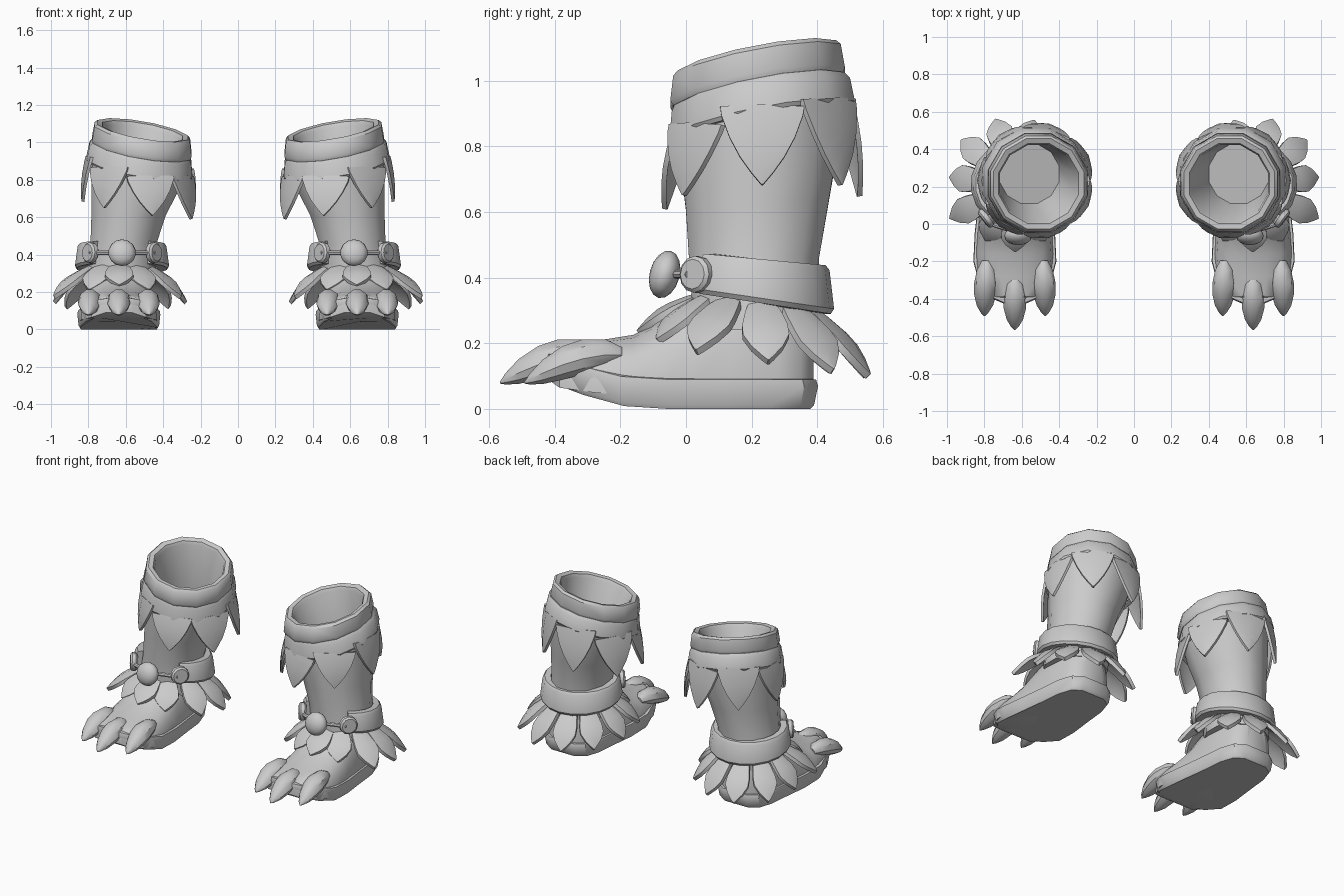
import bpy, bmesh
from math import sin, cos, pi, radians
from mathutils import Vector, Matrix

if "Cube" in bpy.data.objects:
    bpy.data.objects.remove(bpy.data.objects["Cube"])

SIDES = 12


def finish(name, bm):
    """Turn a bmesh of the right boot into an object mirrored to the left."""
    bmesh.ops.recalc_face_normals(bm, faces=bm.faces)
    me = bpy.data.meshes.new(name)
    bm.to_mesh(me)
    bm.free()
    ob = bpy.data.objects.new(name, me)
    bpy.context.collection.objects.link(ob)
    mod = ob.modifiers.new("left_copy", 'MIRROR')
    mod.use_mirror_merge = False
    return ob


def loft(name, rings, first=True, last=True):
    """Skin closed rings of equal length, optionally capping the ends."""
    bm = bmesh.new()
    rows = [[bm.verts.new(p) for p in r] for r in rings]
    n = len(rows[0])
    for a, b in zip(rows, rows[1:]):
        for i in range(n):
            j = (i + 1) % n
            bm.faces.new((a[i], a[j], b[j], b[i]))
    if first:
        bm.faces.new(rows[0])
    if last:
        bm.faces.new(rows[-1])
    return finish(name, bm)


def ring(cx, cy, z, rx, ry, sx=0, sy=0):
    """Ellipse whose plane slopes by sx along x and sy along y."""
    pts = []
    for i in range(SIDES):
        a = 2 * pi * (i + 0.5) / SIDES
        dx, dy = rx * cos(a), ry * sin(a)
        pts.append((cx + dx, cy + dy, z + sx * dx + sy * dy))
    return pts


def leaf(name, base, tip, out, width, shape, ridge, thick=0.02, bow=0.0):
    """Ridged pointed leaf from base to tip; shape is (t, width factor)."""
    base, tip = Vector(base), Vector(tip)
    along = (tip - base).normalized()
    side = along.cross(Vector(out)).normalized()
    nor = side.cross(along).normalized()
    rows = []
    for t, w in shape:
        c = base.lerp(tip, t) + nor * bow * sin(pi * t)
        s = side * width * w / 2
        up, th = nor * ridge * w, nor * thick
        rows.append([c - s, c + up, c + s, c + s - th, c + up - th, c - s - th])
    return loft(name, rows)


def rod(name, p, q, r, seg=12):
    p, q = Vector(p), Vector(q)
    d = q - p
    bm = bmesh.new()
    m = Matrix.Translation((p + q) / 2) @ d.to_track_quat('Z', 'Y').to_matrix().to_4x4()
    bmesh.ops.create_cone(bm, cap_ends=True, segments=seg, radius1=r, radius2=r,
                          depth=d.length, matrix=m)
    return bm if name is None else finish(name, bm)


# Foot upper: arched sections from toe to heel (y, half width, bottom, top)
FX = 0.637
stations = [(-.42, .07, .09, .14), (-.385, .145, .065, .185), (-.28, .203, .05, .207),
            (-.16, .210, .04, .226), (-.07, .203, .04, .272), (.02, .193, .04, .345),
            (.14, .180, .04, .40), (.28, .165, .04, .40), (.35, .135, .04, .36),
            (.388, .075, .05, .32)]
rings = []
for y, w, z0, z1 in stations:
    r = [(FX + w, y, z0)]
    for i in range(9):
        a = pi * i / 8
        r.append((FX + w * cos(a), y, z0 + .04 + (z1 - z0 - .04) * max(0, sin(a)) ** 0.8))
    r.append((FX - w, y, z0))
    rings.append(r)
loft("foot_upper", rings)

# Sole with raised toe
half = [(-.425, .06), (-.395, .13), (-.33, .188), (-.2, .222), (-.05, .215), (.12, .195),
        (.27, .18), (.36, .15), (.402, .09)]
outline = [(w, y) for y, w in half] + [(-w, y) for y, w in reversed(half)]


def spring(y):
    return .075 * max(0, (-.12 - y) / .3) ** 1.6


def sole_ring(z, k):
    return [(FX + x * k, y * k, z + spring(y)) for x, y in outline]


loft("sole", [sole_ring(0, .94), sole_ring(.012, .97), sole_ring(.07, 1.0),
              sole_ring(.09, .985), sole_ring(.092, .93)])

# Toe claws
for dx, dy, name in ((-.16, .075, "inner"), (0, 0, "middle"), (.16, .075, "outer")):
    rows = []
    for y, z, r in ((-.27, .165, .025), (-.32, .165, .05), (-.39, .153, .062),
                    (-.45, .135, .06), (-.51, .11, .044), (-.55, .09, .02), (-.567, .08, .003)):
        cx = FX + dx * (1 - (y + .5) * .25)
        rows.append([(cx + r * cos(a), y + dy, z + r * sin(a) * (1 if sin(a) > 0 else .8))
                     for a in (2 * pi * i / 10 for i in range(10))])
    loft(name + "_claw", rows)

# Shaft leaning towards the top, open above
loft("shaft", [ring(.635, .205, .24, .20, .195), ring(.625, .21, .36, .195, .20),
               ring(.612, .207, .46, .183, .205), ring(.585, .217, .62, .205, .225, .05, .05),
               ring(.552, .223, .77, .238, .248, .12, .12),
               ring(.535, .226, .87, .25, .255, .17, .19)], last=False)

# Upper cuff with the hollow opening
S = dict(sx=.17, sy=.19)
cuff = [(.560, .268, .755, .165), (.512, .218, 1.04, .212), (.510, .216, 1.06, .222),
        (.510, .216, 1.066, .25), (.511, .216, 1.052, .264), (.514, .218, .98, .275),
        (.516, .219, .962, .268), (.518, .220, .955, .24)]
loft("top_cuff", [ring(x, y, z, r, r, **S) for x, y, z, r in cuff], last=False)

# Lower cuff band
band = [(.518, .222, .97, .25), (.519, .224, .965, .268), (.522, .228, .945, .281),
        (.527, .232, .872, .292), (.529, .233, .86, .284), (.533, .23, .86, .25)]
loft("lower_cuff", [ring(x, y, z, r, r, **S) for x, y, z, r in band], False, False)

# Hanging leaves under the cuff
hang = [(0, 1), (.12, .97), (.4, .78), (.65, .53), (.85, .26), (.95, .1), (1, .02)]
for k in range(7):
    a = 2 * pi * k / 7
    c, s = cos(a), sin(a)
    r0, r1 = .262, .312
    zb = .878 + .17 * r0 * c + .19 * r0 * s
    leaf(f"cuff_leaf_{k}", (.527 + r0 * c, .232 + r0 * s, zb),
         (.525 + r1 * c, .232 + r1 * s, zb - .238 - .03 * s), (c, s, 0), .256, hang,
         .026, .016, .006)

# Ankle band, open at the front
rows = []
for i in range(15):
    a = radians(-48 + 276 * i / 14)
    c, s = cos(a), sin(a)
    zt, zb = .458 - .02 * s, .325 - .035 * s
    prof = [(-.05, zb), (.004, zb), (.014, zb + .015), (.0, zt - .015), (-.012, zt), (-.05, zt)]
    rows.append([(.62 + (.24 + d) * c, .212 + (.225 + d) * s, z) for d, z in prof])
loft("ankle_band", rows)

# Studs, tie rod and front bead
bead = Vector((.62, -.065, .41))
for sgn, name in ((-1, "inner"), (1, "outer")):
    p = Vector((.62 + sgn * .172, .03, .41))
    d = Vector((sgn * .8, -.6, .05))
    bm = rod(None, p - d * .025, p + d * .018, .056)
    rim = [e for e in bm.edges if len(e.link_faces) == 2 and
           any(len(f.verts) > 4 for f in e.link_faces)]
    bmesh.ops.bevel(bm, geom=rim, offset=.01, segments=1, affect='EDGES')
    finish(name + "_stud", bm)
    rod(name + "_tie", p + Vector((0, -.02, 0)), bead + Vector((0, .02, 0)), .013, 8)
bm = bmesh.new()
bmesh.ops.create_uvsphere(bm, u_segments=14, v_segments=8, radius=.074,
                          matrix=Matrix.Translation(bead) @ Matrix.Rotation(radians(75), 4, 'X')
                          @ Matrix.Diagonal((1, 1, .62, 1)))
finish("front_bead", bm)

# Flared leaves around the ankle (angle, reach)
flare = [(0, .5), (.2, .76), (.45, .97), (.62, 1), (.8, .68), (.94, .25), (1, .03)]
for k, (deg, reach) in enumerate(((-28, .405), (5, .36), (38, .375), (72, .36),
                                  (106, .35), (140, .35), (174, .36), (207, .37))):
    a = radians(deg)
    c, s = cos(a), sin(a)
    y = .22 + reach * s
    leaf(f"ankle_leaf_{k}", (.63 + .17 * c, .215 + .17 * s, .332 - .02 * s),
         (.63 + reach * c, y, .182 - .14 * (y - .03)), (c, s, .8), .142, flare,
         .014, .022, .014)

# Small leaves lying on the instep
for k, (deg, reach, z) in enumerate(((-62, .34, .215), (-118, .34, .215), (-90, .36, .24))):
    a = radians(deg)
    leaf(f"instep_leaf_{k}", (.635 + .16 * cos(a), .21 + .16 * sin(a), .35),
         (.635 + reach * cos(a), .21 + reach * sin(a), z), (cos(a), sin(a), 1.2), .15,
         flare, .015, .02, .012)

# Smooth shading with crisp edges
bpy.ops.object.select_all(action='SELECT')
bpy.context.view_layer.objects.active = bpy.context.selected_objects[0]
bpy.ops.object.shade_smooth_by_angle(angle=radians(35))
